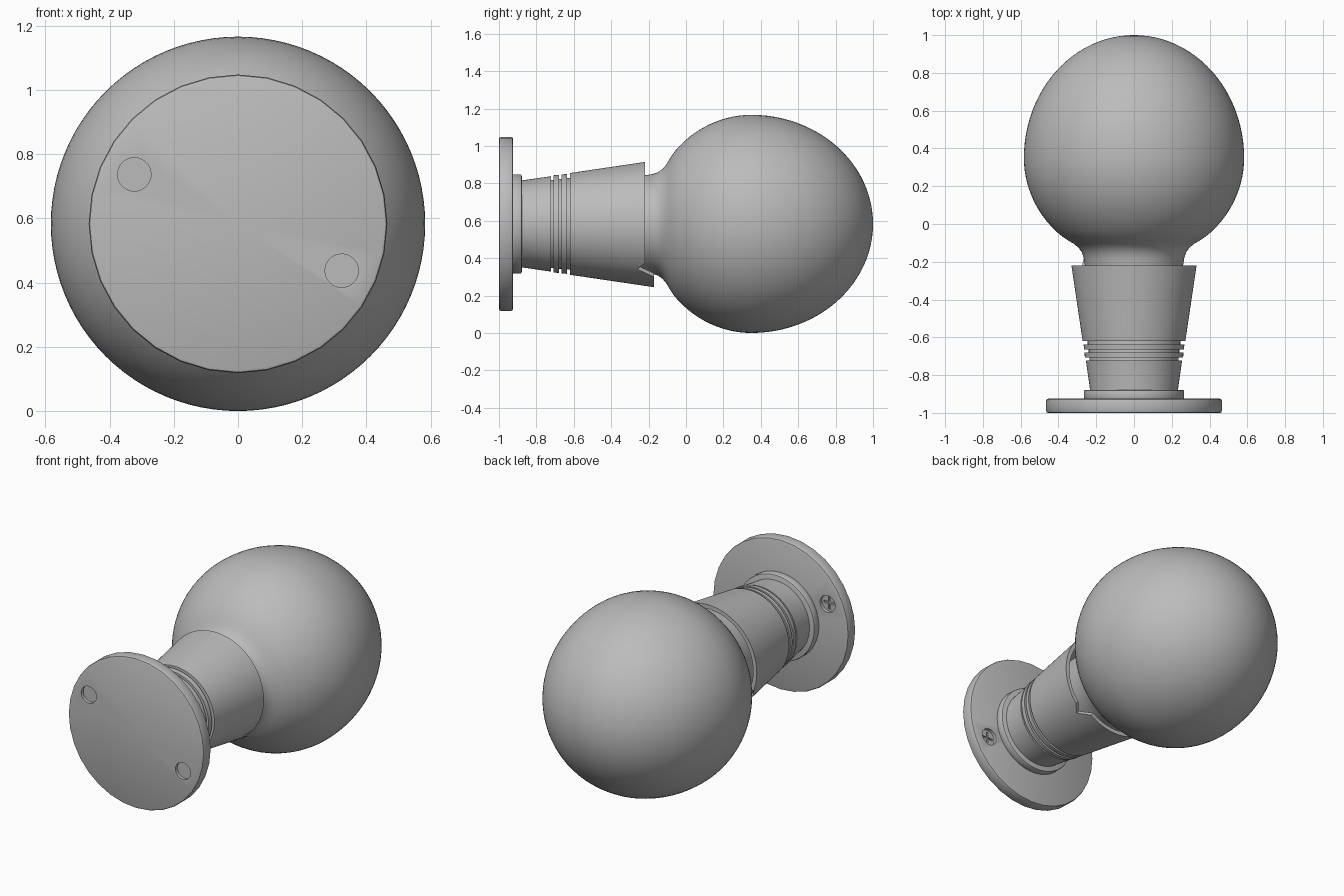
import bpy, bmesh, math
from mathutils import Matrix, Vector

AXIS_Z = 0.583

if "Cube" in bpy.data.objects:
    bpy.data.objects.remove(bpy.data.objects["Cube"])

grey = bpy.data.materials.new("plain_grey")
grey.use_nodes = True
grey.diffuse_color = (0.5, 0.5, 0.5, 1)
grey.node_tree.nodes["Principled BSDF"].inputs["Base Color"].default_value = (0.5, 0.5, 0.5, 1)


def finish(name, bm, angle=30):
    bmesh.ops.remove_doubles(bm, verts=bm.verts, dist=1e-5)
    bmesh.ops.recalc_face_normals(bm, faces=bm.faces)
    mesh = bpy.data.meshes.new(name)
    bm.to_mesh(mesh)
    bm.free()
    mesh.materials.append(grey)
    ob = bpy.data.objects.new(name, mesh)
    bpy.context.collection.objects.link(ob)
    smooth(ob, angle)
    return ob


def smooth(ob, angle=30):
    bpy.ops.object.select_all(action='DESELECT')
    ob.select_set(True)
    bpy.context.view_layer.objects.active = ob
    bpy.ops.object.shade_smooth_by_angle(angle=math.radians(angle))


def lathe(name, profile, segs=64, closed=False, centre=(0, AXIS_Z)):
    """Spin (y, radius) points about the y axis; profile(angle) may vary, 0 = bottom, + = left."""
    bm = bmesh.new()
    rings = []
    for i in range(segs):
        a = 2 * math.pi * i / segs
        rings.append([bm.verts.new((centre[0] + r * math.sin(a), y, centre[1] - r * math.cos(a)))
                      for y, r in profile(math.degrees(a))])
    n = len(rings[0])
    for i in range(segs):
        p, q = rings[i], rings[(i + 1) % segs]
        for j in range(n if closed else n - 1):
            k = (j + 1) % n
            bm.faces.new((p[j], p[k], q[k], q[j]))
    return finish(name, bm)


def cut(ob, cutter):
    mod = ob.modifiers.new("cut", 'BOOLEAN')
    mod.operation, mod.object, mod.solver = 'DIFFERENCE', cutter, 'EXACT'
    bpy.context.view_layer.objects.active = ob
    bpy.ops.object.modifier_apply(modifier=mod.name)
    bpy.data.objects.remove(cutter)
    smooth(ob)


# bulb: blunt rear dome, round front, flared neck running into the holder
def arc(length, start, end, steps):
    out = []
    for i in range(steps + 1):
        t = math.radians(start + (end - start) * i / steps)
        out.append((0.35 + length * math.cos(t), AXIS_Z * math.sin(t)))
    return out


bulb_profile = arc(0.65, 0, 90, 24) + arc(0.55, 90, 138, 14)[1:] + [
    (-0.085, 0.352), (-0.105, 0.318), (-0.125, 0.294), (-0.15, 0.276),
    (-0.18, 0.266), (-0.22, 0.26), (-0.3, 0.25), (-0.5, 0.24), (-0.5, 0)]
lathe("bulb", lambda a: bulb_profile, 96)


# holder: tapered sleeve whose rim carries a tongue between two notches
def sleeve(y):
    return 0.272 + 0.148 * (y + 0.62)


def rim_y(a):
    off = abs((a + 9 + 180) % 360 - 180)
    if off < 42.5:
        return -0.17
    if off < 51.5:
        return -0.17 - 0.09 * (off - 42) / 9
    if off < 60.5:
        return -0.26 + 0.04 * (off - 51) / 9
    return -0.22


def holder_profile(a):
    y = rim_y(a)
    return [(-0.62, 0.2), (-0.62, sleeve(-0.62)), (y, sleeve(y)),
            (y, sleeve(y) - 0.025), (-0.5, 0.25), (-0.5, 0.2)]


lathe("holder_sleeve", holder_profile, 120, closed=True)

# stem: tapered base, two raised bands and the grooves between them
stem_profile = [(-0.93, 0), (-0.93, 0.232), (-0.88, 0.232), (-0.722, 0.255),
                (-0.722, 0.236), (-0.708, 0.236), (-0.708, 0.26), (-0.68, 0.262),
                (-0.68, 0.24), (-0.665, 0.24), (-0.665, 0.264), (-0.637, 0.267),
                (-0.637, 0.245), (-0.61, 0.245), (-0.61, 0)]
lathe("stem", lambda a: stem_profile)


# plates with rounded rims
def plate(name, y0, y1, r, b, segs):
    pts = [(y0, 0), (y0, r - b), (y0 + b * 0.3, r - b * 0.3), (y0 + b, r),
           (y1 - b, r), (y1 - b * 0.3, r - b * 0.3), (y1, r - b), (y1, 0)]
    return lathe(name, lambda a: pts, segs)


plate("collar", -0.93, -0.878, 0.265, 0.008, 64)
flange = plate("wall_flange", -1.0, -0.925, 0.465, 0.01, 32)


def rod(name, x, z, r, y0, y1):
    return lathe(name, lambda a: [(y0, 0), (y0, r), (y1, r), (y1, 0)], 32, centre=(x, z))


# screw holes, each with a recessed cross-slotted screw
for side, x, z in (("right", -0.323, 0.737), ("left", 0.323, 0.437)):
    cut(flange, rod("hole_cutter", x, z, 0.052, -1.1, -0.8))
    screw = rod("screw_" + side, x, z, 0.053, -0.98, -0.945)
    for size in ((0.012, 0.02, 0.08), (0.08, 0.02, 0.012)):
        bm = bmesh.new()
        bmesh.ops.create_cube(bm, size=1, matrix=Matrix.Translation((x, -0.945, z))
                              @ Matrix.Diagonal(Vector(size)).to_4x4())
        cut(screw, finish("slot_cutter", bm))
